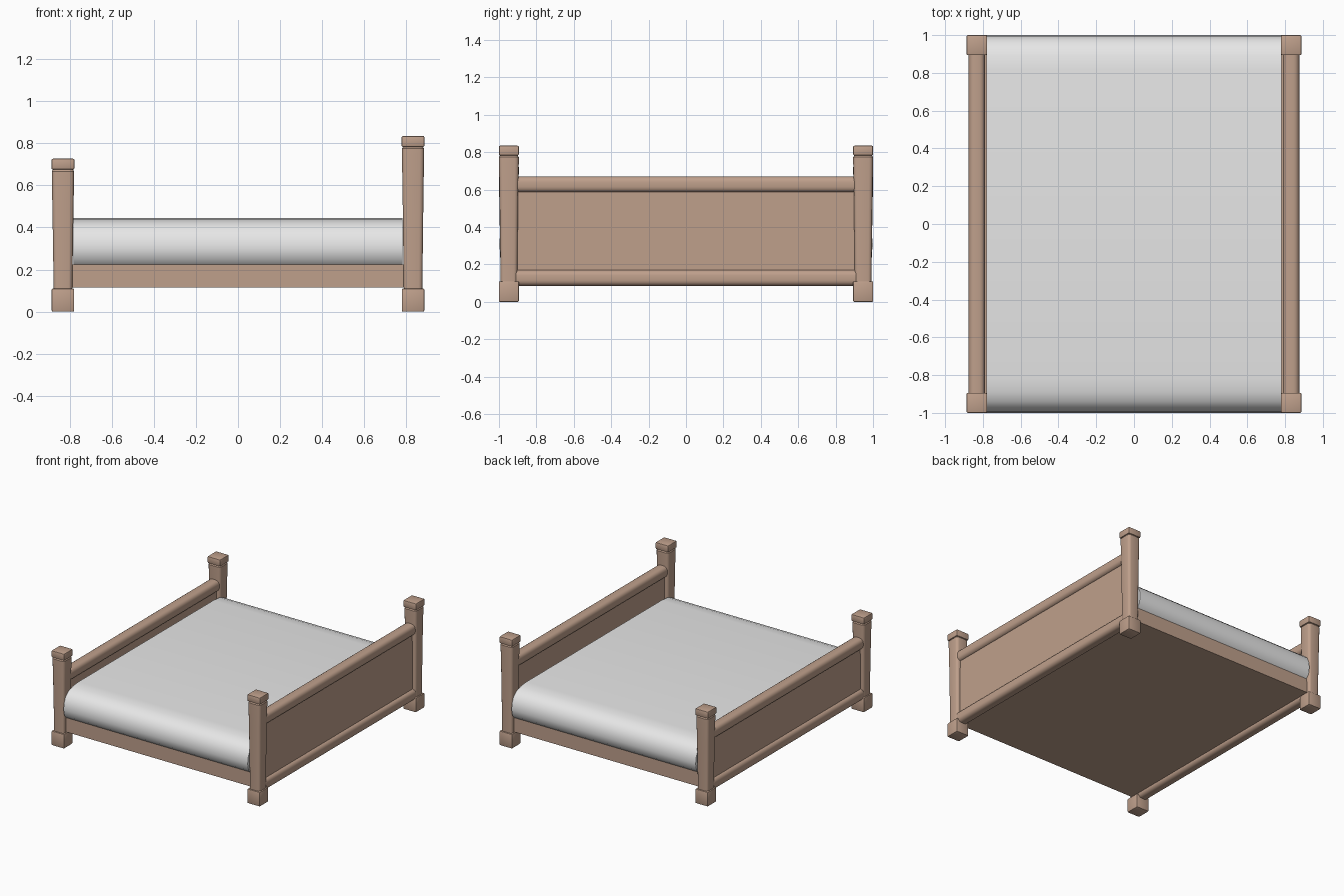
import bpy, bmesh, math
from mathutils import Matrix

cube = bpy.data.objects.get("Cube")
if cube:
    bpy.data.objects.remove(cube, do_unlink=True)


def material(name, color):
    m = bpy.data.materials.new(name)
    m.diffuse_color = color
    m.use_nodes = True
    m.node_tree.nodes["Principled BSDF"].inputs["Base Color"].default_value = color
    return m


WOOD = material("brown wood", (0.52, 0.35, 0.26, 1))
CLOTH = material("pale grey cloth", (0.8, 0.8, 0.8, 1))


def finish(name, bm, mat, angle=None):
    """Turn a bmesh into an object, smooth below the given angle."""
    bmesh.ops.recalc_face_normals(bm, faces=bm.faces)
    me = bpy.data.meshes.new(name)
    bm.to_mesh(me)
    bm.free()
    me.materials.append(mat)
    ob = bpy.data.objects.new(name, me)
    bpy.context.collection.objects.link(ob)
    if angle:
        bpy.ops.object.select_all(action="DESELECT")
        ob.select_set(True)
        bpy.context.view_layer.objects.active = ob
        bpy.ops.object.shade_smooth_by_angle(angle=math.radians(angle))
    return ob


def box(name, size, center, bevel=0):
    bm = bmesh.new()
    bmesh.ops.create_cube(bm, size=1, matrix=Matrix.Translation(center) @ Matrix.Diagonal((*size, 1)))
    if bevel:
        bmesh.ops.bevel(bm, geom=bm.edges[:], offset=bevel, segments=2, profile=0.5, affect="EDGES")
    return finish(name, bm, WOOD, 40 if bevel else None)


def skin(bm, rings):
    """Bridge matching vertex rings and cap both ends."""
    for a, b in zip(rings, rings[1:]):
        for i in range(len(a)):
            j = (i + 1) % len(a)
            bm.faces.new((a[i], a[j], b[j], b[i]))
    bm.faces.new(rings[0])
    bm.faces.new(rings[-1])


def rounded_square(half, radius, steps=3):
    pts = []
    for k in range(4):
        mid = math.pi / 4 + k * math.pi / 2
        cx = math.copysign(half - radius, math.cos(mid))
        cy = math.copysign(half - radius, math.sin(mid))
        for s in range(steps + 1):
            a = k * math.pi / 2 + s * math.pi / 2 / steps
            pts.append((cx + radius * math.cos(a), cy + radius * math.sin(a)))
    return pts


def shaft(name, x, y, levels):
    """Tapered post from (height, half width) levels."""
    bm = bmesh.new()
    rings = [[bm.verts.new((x + px, y + py, z)) for px, py in rounded_square(half, half * 0.4)]
             for z, half in levels]
    skin(bm, rings)
    return finish(name, bm, WOOD, 35)


def rail(name, x, z, radius=0.043):
    bm = bmesh.new()
    rings = [[bm.verts.new((x + px, y, z + pz)) for px, pz in rounded_square(radius, radius * 0.7, 4)]
             for y in (-0.91, 0.91)]
    skin(bm, rings)
    return finish(name, bm, WOOD, 40)


# Head end stands at +x, the lower foot end at -x
for end, side, top in (("head", 1, 0.835), ("foot", -1, 0.727)):
    x = side * 0.832
    for place, y in (("front", -0.947), ("back", 0.947)):
        name = f"{end}_{place}"
        box(name + "_post_base", (0.107, 0.107, 0.11), (x, y, 0.055), 0.006)
        shaft(name + "_post", x, y, [(0.10, 0.044), (top - 0.24, 0.05), (top - 0.09, 0.053),
                                     (top - 0.06, 0.053), (top - 0.05, 0.045), (top - 0.04, 0.045)])
        box(name + "_post_cap", (0.109, 0.107, 0.052), (x, y, top - 0.026), 0.007)
    rail(end + "_top_rail", x, top - 0.207)
    rail(end + "_bottom_rail", x, 0.128)
    box(end + "_panel", (0.04, 1.84, top - 0.335), (x, 0, (top - 0.075) / 2))

# Base frame between the ends
box("bed_frame", (1.66, 1.93, 0.11), (0, 0, 0.17))

# Mattress: rounded cross-section mirrored front to back, spanning the width
half_profile = [(0.965, 0.225), (0.99, 0.25), (1.0, 0.30), (0.995, 0.345), (0.975, 0.39),
                (0.94, 0.42), (0.89, 0.438), (0.82, 0.445)]
profile = half_profile + [(-y, z) for y, z in reversed(half_profile)]
bm = bmesh.new()
skin(bm, [[bm.verts.new((x, y, z)) for y, z in profile] for x in (-0.782, 0.782)])
finish("mattress", bm, CLOTH, 40)
